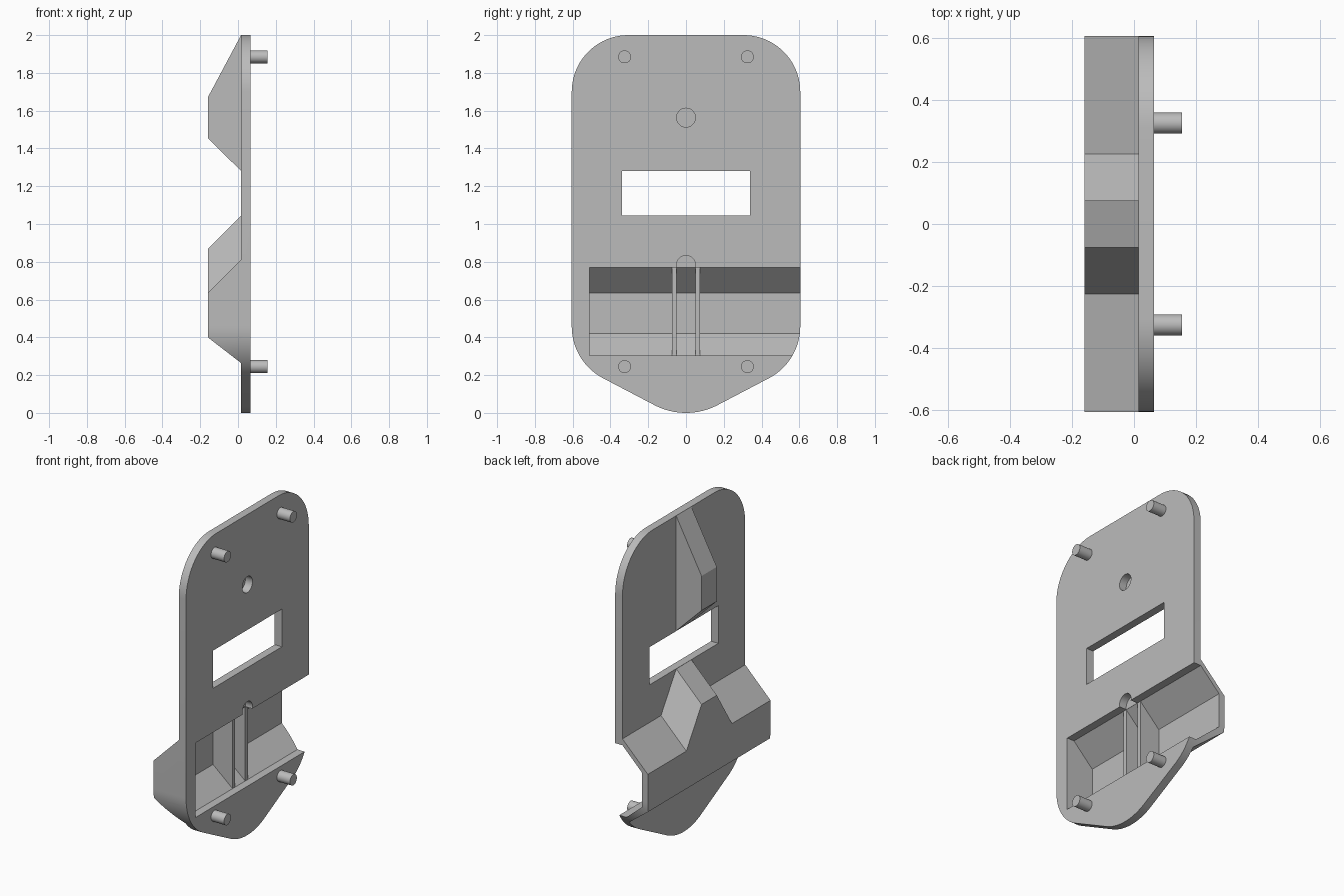
import bpy, bmesh, math
from mathutils import Vector

cube = bpy.data.objects.get("Cube")
if cube:
    bpy.data.objects.remove(cube, do_unlink=True)

grey = bpy.data.materials.new("light_grey")
grey.use_nodes = True
colour = (0.5, 0.5, 0.5, 1)
grey.diffuse_color = colour
grey.node_tree.nodes["Principled BSDF"].inputs["Base Color"].default_value = colour

BACK, FRONT, OUT = 0.015, 0.065, -0.16   # plate faces and housing depth
RIDGE = 0.075                            # half width of the ridges


def prism(name, points, sweep):
    """Closed solid made by sweeping a flat polygon along a vector."""
    bm = bmesh.new()
    face = bm.faces.new([bm.verts.new(p) for p in points])
    new = bmesh.ops.extrude_face_region(bm, geom=[face], use_keep_orig=True)["geom"]
    bmesh.ops.translate(bm, vec=Vector(sweep),
                        verts=[g for g in new if isinstance(g, bmesh.types.BMVert)])
    bmesh.ops.recalc_face_normals(bm, faces=bm.faces)
    mesh = bpy.data.meshes.new(name)
    bm.to_mesh(mesh)
    bm.free()
    mesh.materials.append(grey)
    obj = bpy.data.objects.new(name, mesh)
    bpy.context.collection.objects.link(obj)
    return obj


def along_y(name, profile, y0, y1):
    return prism(name, [(x, y0, z) for x, z in profile], (0, y1 - y0, 0))


def along_x(name, profile, x0, x1):
    return prism(name, [(x0, y, z) for y, z in profile], (x1 - x0, 0, 0))


def arc(cy, cz, r, start, end, n=20):
    angles = [math.radians(start + (end - start) * i / n) for i in range(n + 1)]
    return [(cy + r * math.cos(a), cz + r * math.sin(a)) for a in angles]


def disc(cy, cz, r):
    return arc(cy, cz, r, 0, 360, 40)[:-1]


def combine(obj, other, operation):
    """Apply a boolean and discard the second solid."""
    mod = obj.modifiers.new(operation, "BOOLEAN")
    mod.operation, mod.solver, mod.object = operation, "EXACT", other
    bpy.context.view_layer.objects.active = obj
    bpy.ops.object.modifier_apply(modifier=mod.name)
    bpy.data.objects.remove(other, do_unlink=True)


def smooth(obj):
    bpy.ops.object.select_all(action="DESELECT")
    obj.select_set(True)
    bpy.context.view_layer.objects.active = obj
    bpy.ops.object.shade_smooth_by_angle(angle=math.radians(20))


# Plate outline: rounded top, blunt pointed bottom
half = (arc(0, 0.36, 0.36, -90, -62, 10) + arc(0.295, 0.458, 0.31, -62, 0)
        + arc(0.305, 1.7, 0.3, 0, 90))
outline = half + [(-y, z) for y, z in reversed(half[1:])]
plate = along_x("plate", outline, BACK, FRONT)

# Wide housing, trimmed to the plate outline
housing = along_y("housing", [(0.04, 0.81), (BACK, 0.81), (OUT, 0.635), (OUT, 0.4),
                              (BACK, 0.265), (0.04, 0.265)], -0.7, 0.7)
combine(housing, along_x("trim", outline, -0.3, 0.2), "INTERSECT")
combine(plate, housing, "UNION")

# Upper ridge
combine(plate, along_y("upper_ridge", [(0.04, 1.998), (BACK, 1.998), (OUT, 1.67),
                                       (OUT, 1.455), (BACK, 1.282), (0.04, 1.282)],
                       -RIDGE, RIDGE), "UNION")

# Lower ridge: flared section swept down at 45 degrees
flare = [(RIDGE, 1.044), (0.225, 0.81), (0.225, 0.7)]
flare += [(-y, z) for y, z in reversed(flare)]
step = 0.01
combine(plate, prism("lower_ridge", [(BACK + step, y, z + step) for y, z in flare],
                     (OUT - BACK - step, 0, OUT - BACK - step)), "UNION")

# Cavity open at the front and at one end
combine(plate, along_y("cavity", [(0.1, 0.305), (0.1, 0.77), (BACK, 0.77), (-0.12, 0.635),
                                  (-0.12, 0.42), (BACK, 0.305)], -0.51, 0.7), "DIFFERENCE")

# Window slot and shallow round recesses
combine(plate, along_x("slot", [(-0.34, 1.045), (0.34, 1.045), (0.34, 1.28), (-0.34, 1.28)],
                       BACK - 0.1, 0.1), "DIFFERENCE")
for z in (0.783, 1.563):
    combine(plate, along_x("recess", disc(0, z, 0.05), BACK + 0.001, 0.1), "DIFFERENCE")
smooth(plate)

# Twin ribs inside the cavity
rib = [(BACK, 0.78), (-0.13, 0.635), (-0.13, 0.41), (BACK, 0.295)]
for side, y0 in (("right", -RIDGE), ("left", 0.05)):
    along_y("rib_" + side, rib, y0, y0 + 0.025)

# Locating pegs
for level, z in (("lower", 0.245), ("upper", 1.885)):
    for side, y in (("right", -0.325), ("left", 0.325)):
        smooth(along_x(f"peg_{level}_{side}", disc(y, z, 0.034), 0.05, 0.155))
